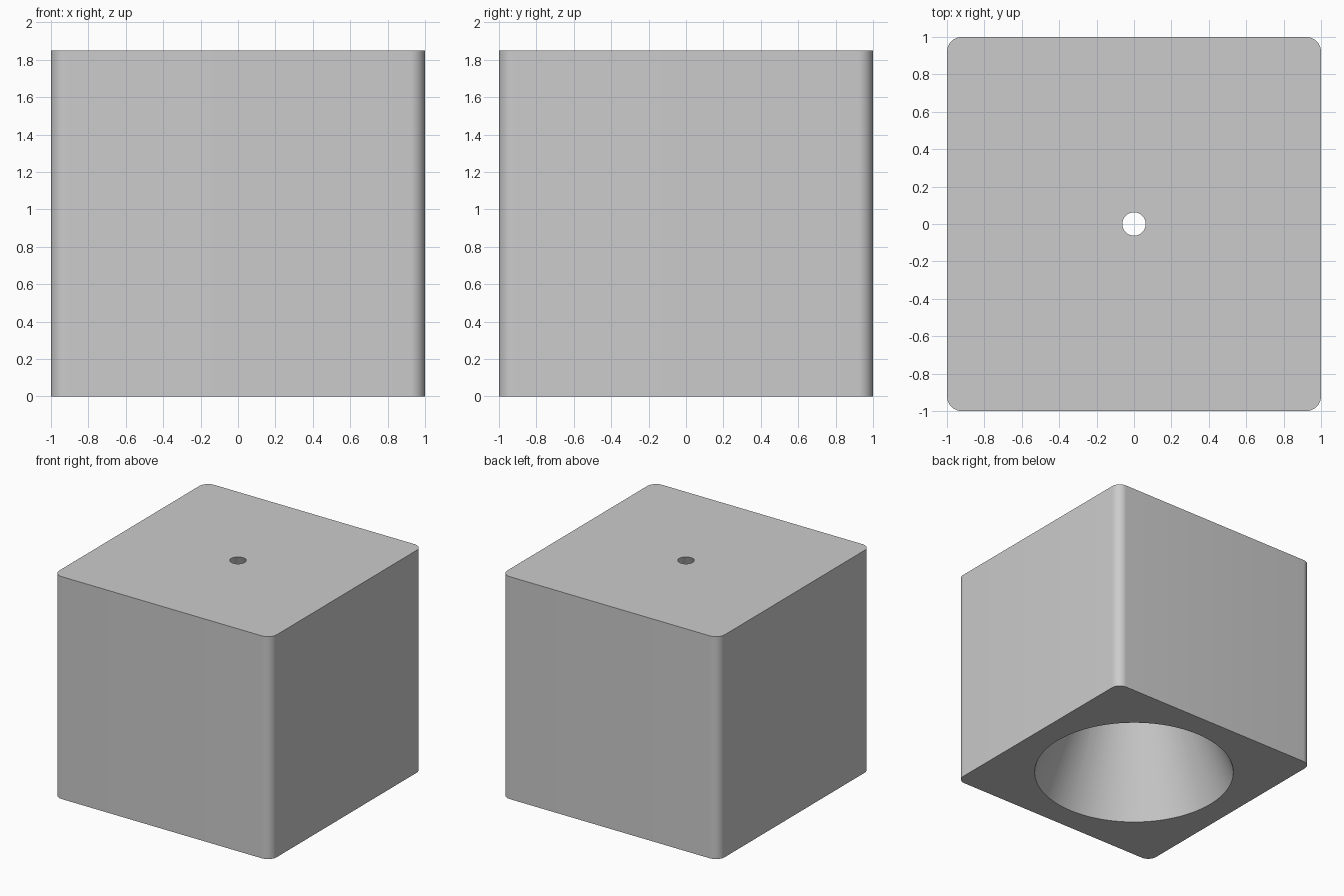
import bpy, bmesh

if "Cube" in bpy.data.objects:
    bpy.data.objects.remove(bpy.data.objects["Cube"])

HEIGHT = 1.85
R_BOTTOM, R_TOP = 0.79, 0.062   # conical bore radii at the two faces
CORNER = 0.08

grey = bpy.data.materials.new("light_grey")
grey.diffuse_color = (0.6, 0.6, 0.6, 1)
grey.use_nodes = True
grey.node_tree.nodes["Principled BSDF"].inputs["Base Color"].default_value = grey.diffuse_color


def select_only(obj):
    bpy.ops.object.select_all(action='DESELECT')
    obj.select_set(True)
    bpy.context.view_layer.objects.active = obj


# Block with rounded vertical edges
bpy.ops.mesh.primitive_cube_add(size=2, location=(0, 0, HEIGHT / 2))
block = bpy.context.object
block.name = "bored_block"
block.scale.z = HEIGHT / 2
bpy.ops.object.transform_apply(location=True, rotation=False, scale=True)
bm = bmesh.new()
bm.from_mesh(block.data)
uprights = [e for e in bm.edges if abs(e.verts[0].co.z - e.verts[1].co.z) > 1]
bmesh.ops.bevel(bm, geom=uprights, offset=CORNER, segments=10, profile=0.5, affect='EDGES')
bm.to_mesh(block.data)
bm.free()
block.data.materials.append(grey)

# Conical cutter, extended slightly past both faces at the same slope
slope = (R_BOTTOM - R_TOP) / HEIGHT
extra = 0.05
bpy.ops.mesh.primitive_cone_add(
    vertices=96, radius1=R_BOTTOM + slope * extra, radius2=R_TOP - slope * extra,
    depth=HEIGHT + 2 * extra, location=(0, 0, HEIGHT / 2))
cutter = bpy.context.object
cutter.name = "bore_cutter"
cutter.hide_render = True
cutter.data.materials.append(grey)

# Through bore
select_only(block)
cut = block.modifiers.new("bore", 'BOOLEAN')
cut.operation = 'DIFFERENCE'
cut.solver = 'EXACT'
cut.object = cutter
bpy.ops.object.modifier_apply(modifier=cut.name)
bpy.data.objects.remove(cutter)

# Smooth the rounded corners and the bore, keep the rims sharp
select_only(block)
bpy.ops.object.shade_smooth_by_angle(angle=0.52)
